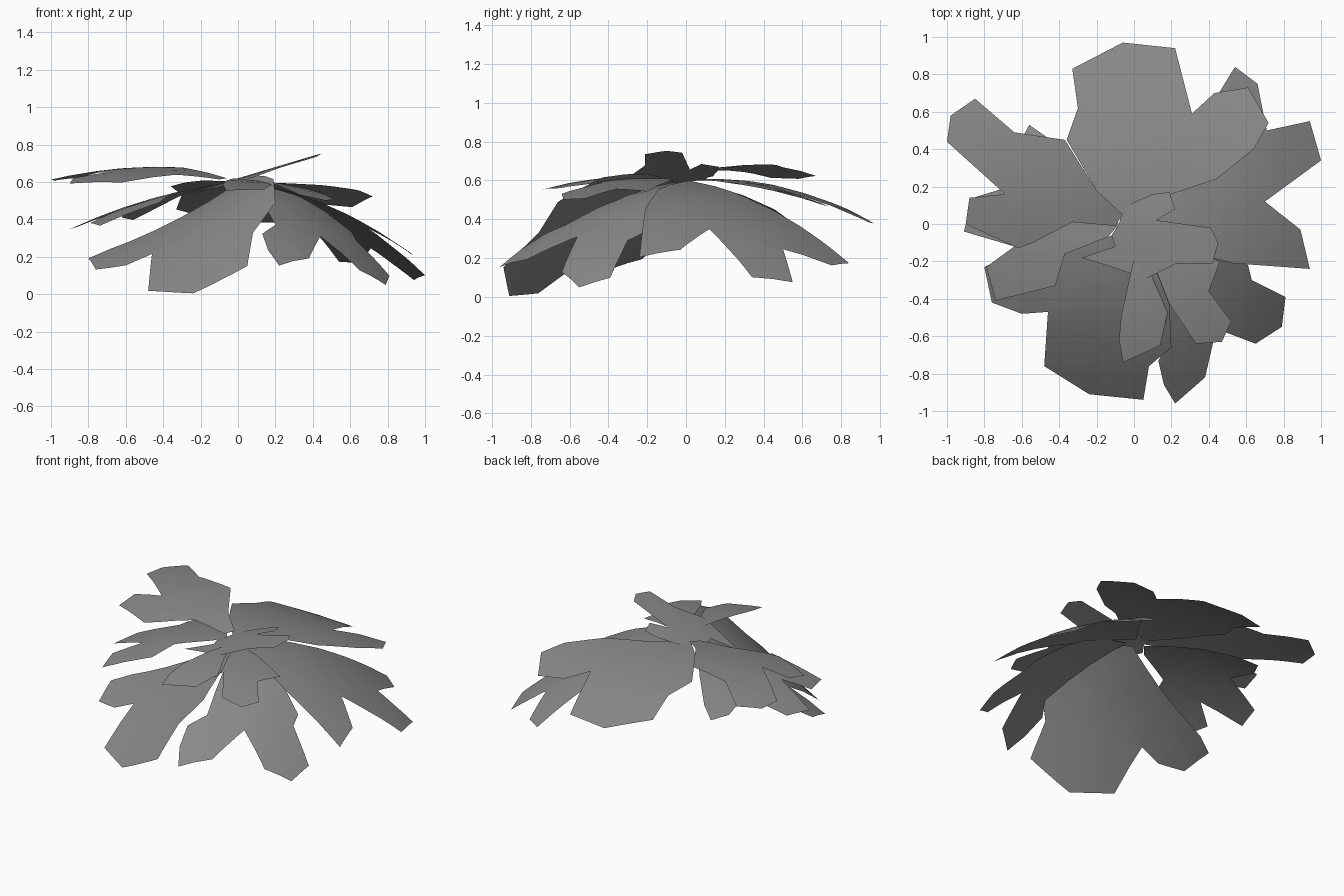
import bpy, bmesh

grey = bpy.data.materials.new("leaf_grey")
grey.diffuse_color = (0.25, 0.25, 0.25, 1)


def leaf(name, outline, bend, height=0.6):
    """Lobed sheet: flat plan outline, cut on a grid, then draped on a bent surface."""
    gx, gy, kx, ky = bend
    bm = bmesh.new()
    face = bm.faces.new([bm.verts.new((x, y, 0)) for x, y in outline])
    face.normal_update()
    if face.normal.z < 0:
        face.normal_flip()
    bmesh.ops.triangulate(bm, faces=bm.faces)
    for i in range(-6, 7):
        for normal in ((1, 0, 0), (0, 1, 0)):
            bmesh.ops.bisect_plane(bm, geom=bm.verts[:] + bm.edges[:] + bm.faces[:], dist=1e-4,
                                   plane_co=[i * 0.15 * n for n in normal], plane_no=normal)
    bmesh.ops.triangulate(bm, faces=bm.faces)
    for v in bm.verts:
        x, y, _ = v.co
        v.co.z = max(0, height + gx * x + gy * y + kx * x * x + ky * y * y)
    mesh = bpy.data.meshes.new(name)
    bm.to_mesh(mesh)
    bm.free()
    mesh.materials.append(grey)
    for p in mesh.polygons:
        p.use_smooth = True
    bpy.context.collection.objects.link(bpy.data.objects.new(name, mesh))


# Lower drooping leaves
leaf("leaf_back", [(-.06, .03), (-.2, .18), (-.36, .45), (-.30, .62), (-.33, .83), (-.06, .97),
                   (.22, .94), (.31, .59), (.43, .70), (.61, .73), (.72, .54), (.64, .40),
                   (.44, .24), (.2, .16)], (-.03, .06, 0, -.3))
leaf("leaf_right", [(0, .02), (.2, .3), (.38, .58), (.54, .84), (.66, .75), (.71, .5),
                    (.94, .55), (1, .34), (.70, .12), (.89, -.03), (.94, -.24),
                    (.53, -.21), (.25, -.14)], (-.11, -.07, -.33, -.3))
leaf("leaf_front_right", [(.02, -.04), (.35, -.1), (.61, -.22), (.63, -.3), (.81, -.39),
                          (.79, -.55), (.65, -.64), (.44, -.56), (.38, -.82),
                          (.22, -.96), (.16, -.86), (.13, -.73), (.2, -.62), (.1, -.3)],
     (.02, .15, -.63, -.3))
leaf("leaf_front", [(-.02, -.04), (-.28, -.1), (-.68, -.17), (-.8, -.23), (-.76, -.42),
                    (-.60, -.48), (-.46, -.47), (-.48, -.76), (-.24, -.91), (.05, -.94),
                    (.08, -.76), (.2, -.66), (.19, -.43), (.1, -.2)], (.65, .07, .24, -.47))
leaf("leaf_left", [(-.08, .0), (-.3, .28), (-.46, .46), (-.56, .53), (-.62, .42), (-.6, .22),
                   (-.86, .14), (-.91, -.04), (-.64, -.12), (-.79, -.23), (-.74, -.41),
                   (-.42, -.33), (-.37, -.16), (-.14, -.07)], (.1, 0, -.2, -.3))

# Upper level leaves
leaf("leaf_back_left", [(-.06, .05), (-.2, .18), (-.37, .45), (-.64, .49), (-.85, .67),
                        (-.98, .58), (-1, .44), (-.69, .16), (-.88, .14), (-.90, 0),
                        (-.62, -.13), (-.54, -.1), (-.33, .01), (-.1, -.01)],
     (-.18, .22, -.21, -.28))
leaf("leaf_upper_front", [(.03, -.06), (-.02, -.27), (-.07, -.5),
                          (-.08, -.62), (-.06, -.74), (.14, -.65), (.19, -.43), (.33, -.64),
                          (.47, -.63), (.52, -.52), (.40, -.36), (.46, -.2), (.2, -.1)],
     (-.06, -.14, -.22, -.28))

# Small raised leaf at the crown
leaf("leaf_crown", [(-.08, .0), (-.12, -.06), (-.1, -.12), (-.28, -.18), (-.15, -.22),
                    (.0, -.27), (.07, -.29), (.23, -.21), (.42, -.21),
                    (.45, -.1), (.41, -.02), (.12, .02), (.22, .08), (.19, .17), (.1, .16),
                    (-.06, .09)], (.3, 0, 0, -.25), .62)
